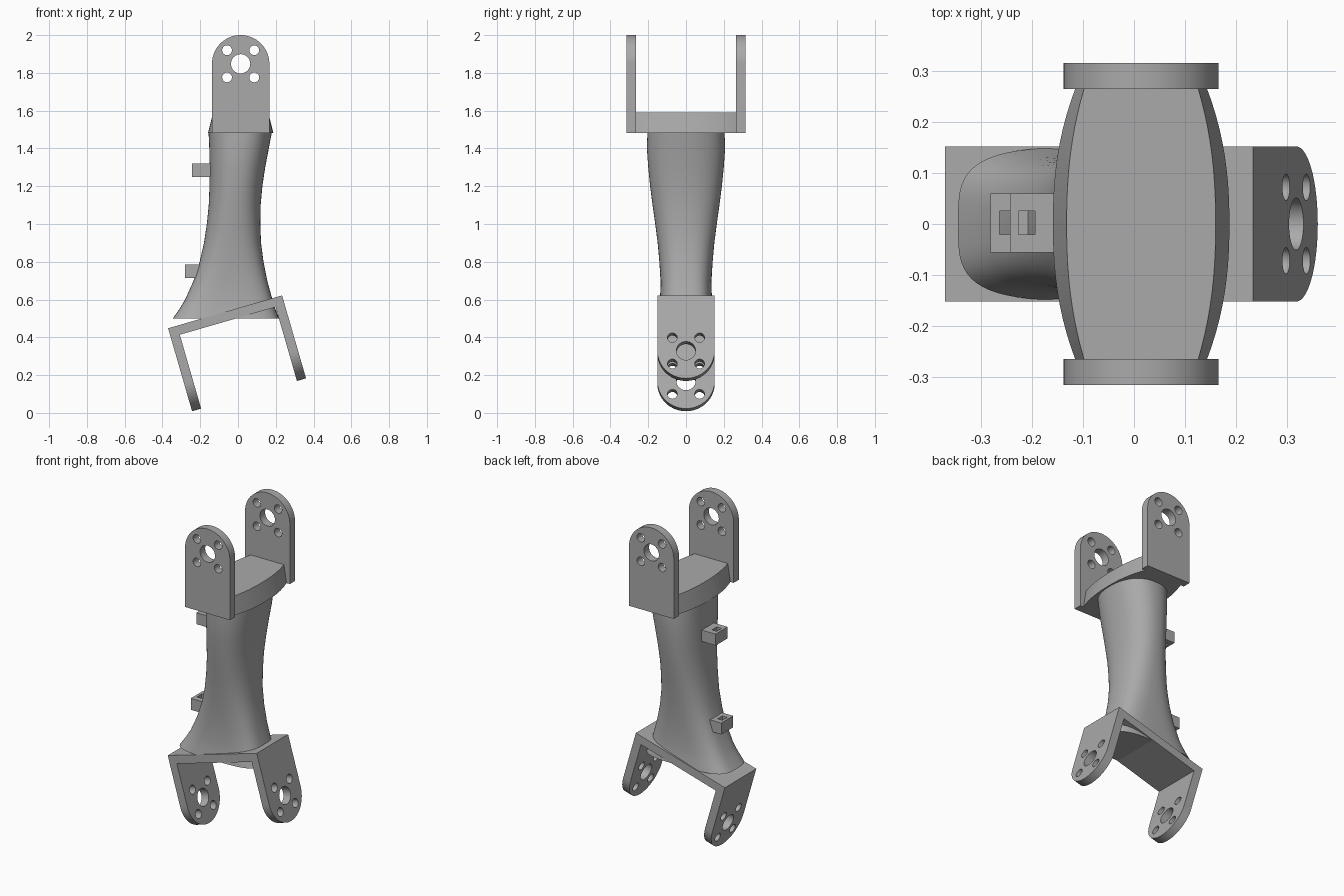
import bpy, bmesh, math
from mathutils import Matrix, Vector

cube = bpy.data.objects.get("Cube")
if cube:
    bpy.data.objects.remove(cube, do_unlink=True)

# Single plain grey finish
grey = bpy.data.materials.new("plain_grey")
grey.use_nodes = True
colour = (0.4, 0.4, 0.4, 1)
grey.diffuse_color = colour
grey.node_tree.nodes["Principled BSDF"].inputs["Base Color"].default_value = colour


def add_object(name, mesh):
    mesh.name = name
    mesh.materials.clear()
    mesh.materials.append(grey)
    obj = bpy.data.objects.new(name, mesh)
    bpy.context.collection.objects.link(obj)
    return obj


def smooth(obj, angle=40):
    bpy.ops.object.select_all(action="DESELECT")
    obj.select_set(True)
    bpy.context.view_layer.objects.active = obj
    bpy.ops.object.shade_smooth_by_angle(angle=math.radians(angle))


def frame(origin, u, v):
    """Matrix with local x along u, y along v and z along their normal."""
    u, v = Vector(u), Vector(v)
    m = Matrix((u, v, u.cross(v))).transposed().to_4x4()
    m.translation = origin
    return m


def plate(name, outlines, thickness, matrix):
    """Extrude nested outlines; inner ones become holes."""
    curve = bpy.data.curves.new(name + "_profile", "CURVE")
    curve.dimensions = "2D"
    curve.fill_mode = "BOTH"
    curve.extrude = thickness / 2
    for points in outlines:
        spline = curve.splines.new("POLY")
        spline.points.add(len(points) - 1)
        for p, (x, y) in zip(spline.points, points):
            p.co = (x, y, 0, 1)
        spline.use_cyclic_u = True
    temp = bpy.data.objects.new(name + "_profile", curve)
    bpy.context.collection.objects.link(temp)
    mesh = bpy.data.meshes.new_from_object(
        temp.evaluated_get(bpy.context.evaluated_depsgraph_get()))
    bpy.data.objects.remove(temp, do_unlink=True)
    bm = bmesh.new()
    bm.from_mesh(mesh)
    bmesh.ops.remove_doubles(bm, verts=bm.verts, dist=1e-5)
    bmesh.ops.transform(bm, matrix=matrix, verts=bm.verts)
    bmesh.ops.recalc_face_normals(bm, faces=bm.faces)
    bm.to_mesh(mesh)
    bm.free()
    obj = add_object(name, mesh)
    smooth(obj)
    return obj


def circle(cx, cy, r, n=32, sweep=math.tau):
    return [(cx + r * math.cos(sweep * i / n), cy + r * math.sin(sweep * i / n))
            for i in range(n)]


def rect(x0, x1, y0, y1):
    return [(x0, y0), (x1, y0), (x1, y1), (x0, y1)]


def loft(name, rings):
    bm = bmesh.new()
    loops = [[bm.verts.new(co) for co in ring] for ring in rings]
    n = len(loops[0])
    for a, b in zip(loops, loops[1:]):
        for i in range(n):
            j = (i + 1) % n
            bm.faces.new((a[i], a[j], b[j], b[i]))
    bm.faces.new(loops[0][::-1])
    bm.faces.new(loops[-1])
    bmesh.ops.recalc_face_normals(bm, faces=bm.faces)
    mesh = bpy.data.meshes.new(name)
    bm.to_mesh(mesh)
    bm.free()
    obj = add_object(name, mesh)
    smooth(obj)


# Round-ended ear with a shaft hole and four screw holes
RADIUS, SCREW = 0.152, 0.072


def ear(name, length, matrix):
    cy = length - RADIUS
    arc = circle(0, cy, RADIUS, 32, math.pi) + [(-RADIUS, cy)]
    outlines = [[(-RADIUS, 0), (RADIUS, 0)] + arc, circle(0, cy, 0.051)]
    for sx in (-1, 1):
        for sy in (-1, 1):
            outlines.append(circle(sx * SCREW, cy + sy * SCREW, 0.026, 20))
    plate(name, outlines, 0.05, matrix)


# Limb body: height, left edge, right edge, half depth, squareness
stations = [
    (0.50, -0.345, 0.217, 0.150, 3.6),
    (0.55, -0.310, 0.198, 0.142, 3.4),
    (0.60, -0.280, 0.182, 0.137, 3.2),
    (0.70, -0.235, 0.155, 0.135, 3.0),
    (0.80, -0.203, 0.135, 0.141, 2.7),
    (0.90, -0.180, 0.122, 0.150, 2.5),
    (1.00, -0.165, 0.118, 0.163, 2.4),
    (1.10, -0.155, 0.120, 0.177, 2.3),
    (1.20, -0.151, 0.129, 0.190, 2.3),
    (1.30, -0.150, 0.144, 0.200, 2.3),
    (1.40, -0.152, 0.163, 0.207, 2.3),
    (1.49, -0.156, 0.180, 0.204, 2.3),
]


def superellipse(z, x0, x1, half, power, n=64):
    ring = []
    for i in range(n):
        c, s = math.cos(math.tau * i / n), math.sin(math.tau * i / n)
        x = math.copysign(abs(c) ** (2 / power), c)
        y = math.copysign(abs(s) ** (2 / power), s)
        ring.append(((x0 + x1) / 2 + x * (x1 - x0) / 2, y * half, z))
    return ring


loft("limb_body", [superellipse(*s) for s in stations])

# Tapered bowed bridge across the upper fork
BRIDGE = 0.268


def bridge_ring(z, mid, end, n=20):
    side = []
    for i in range(n + 1):
        t = 2 * i / n - 1
        side.append((mid - (mid - end) * abs(t) ** 2.3, t * BRIDGE))
    right = [(0.014 + w, y, z) for w, y in side]
    left = [(0.014 - w, y, z) for w, y in reversed(side)]
    return right + left


loft("upper_bridge", [bridge_ring(1.482, 0.173, 0.128), bridge_ring(1.59, 0.146, 0.111)])

# Upper fork ears
for name, y in (("upper_front_ear", -0.29), ("upper_back_ear", 0.29)):
    ear(name, 0.518, frame((0.014, y, 1.482), (1, 0, 0), (0, 0, 1)))

# Lower tilted fork
tilt = math.radians(16.1)
across = Vector((math.cos(tilt), 0, math.sin(tilt)))
down = Vector((math.sin(tilt), 0, -math.cos(tilt)))
corner = Vector((-0.37, 0, 0.448))
SPAN = 0.628
for name, d in (("lower_right_ear", 0.025), ("lower_left_ear", SPAN - 0.025)):
    ear(name, 0.457, frame(corner + across * d, (0, 1, 0), down))
plate("lower_bridge", [rect(0.05, SPAN - 0.05, 0, 0.05)], 2 * RADIUS,
      frame(corner, across, down))

# Slotted cable clips on the right side
for name, x, z in (("upper_cable_clip", -0.243, 1.285), ("lower_cable_clip", -0.281, 0.75)):
    outlines = [rect(x, x + 0.11, -0.056, 0.06),
                rect(x + 0.017, x + 0.049, -0.021, 0.025)]
    plate(name, outlines, 0.07, frame((0, 0, z), (1, 0, 0), (0, 1, 0)))
